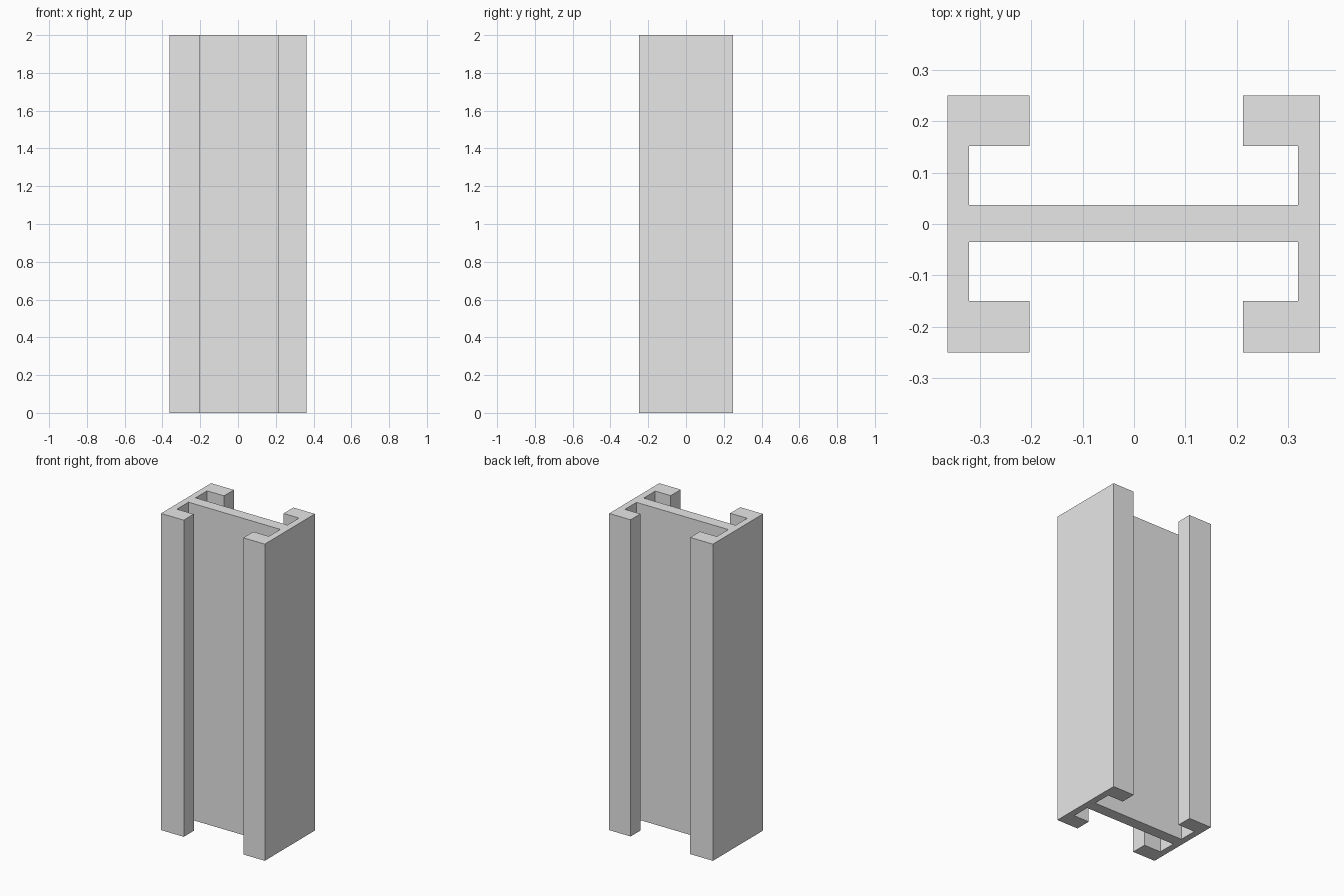
import bpy
import bmesh

cube = bpy.data.objects.get("Cube")
if cube:
    bpy.data.objects.remove(cube, do_unlink=True)

# Plain grey metal
grey = bpy.data.materials.new("light_grey")
grey.use_nodes = True
colour = (0.8, 0.8, 0.8, 1)
grey.diffuse_color = colour
grey.node_tree.nodes["Principled BSDF"].inputs["Base Color"].default_value = colour

HEIGHT = 2.0


def half_outline(side):
    """Flange and lips on one side, from the front of the web to its back."""
    if side > 0:
        outer, inner, lip = 0.362, 0.32, 0.212
    else:
        outer, inner, lip = -0.363, -0.322, -0.204
    return [(inner, -0.035), (inner, -0.15), (lip, -0.15), (lip, -0.25),
            (outer, -0.25), (outer, 0.25), (lip, 0.25), (lip, 0.152),
            (inner, 0.152), (inner, 0.037)]


# Lipped H-shaped section, extruded upwards
outline = half_outline(1) + half_outline(-1)[::-1]
bm = bmesh.new()
base = bm.faces.new([bm.verts.new((x, y, 0)) for x, y in outline])
top = bmesh.ops.extrude_face_region(bm, geom=[base], use_keep_orig=True)
bmesh.ops.translate(bm, vec=(0, 0, HEIGHT),
                    verts=[v for v in top["geom"] if isinstance(v, bmesh.types.BMVert)])
bmesh.ops.recalc_face_normals(bm, faces=bm.faces)

mesh = bpy.data.meshes.new("lipped_h_profile")
bm.to_mesh(mesh)
bm.free()
mesh.materials.append(grey)
bpy.context.collection.objects.link(bpy.data.objects.new("lipped_h_profile", mesh))
